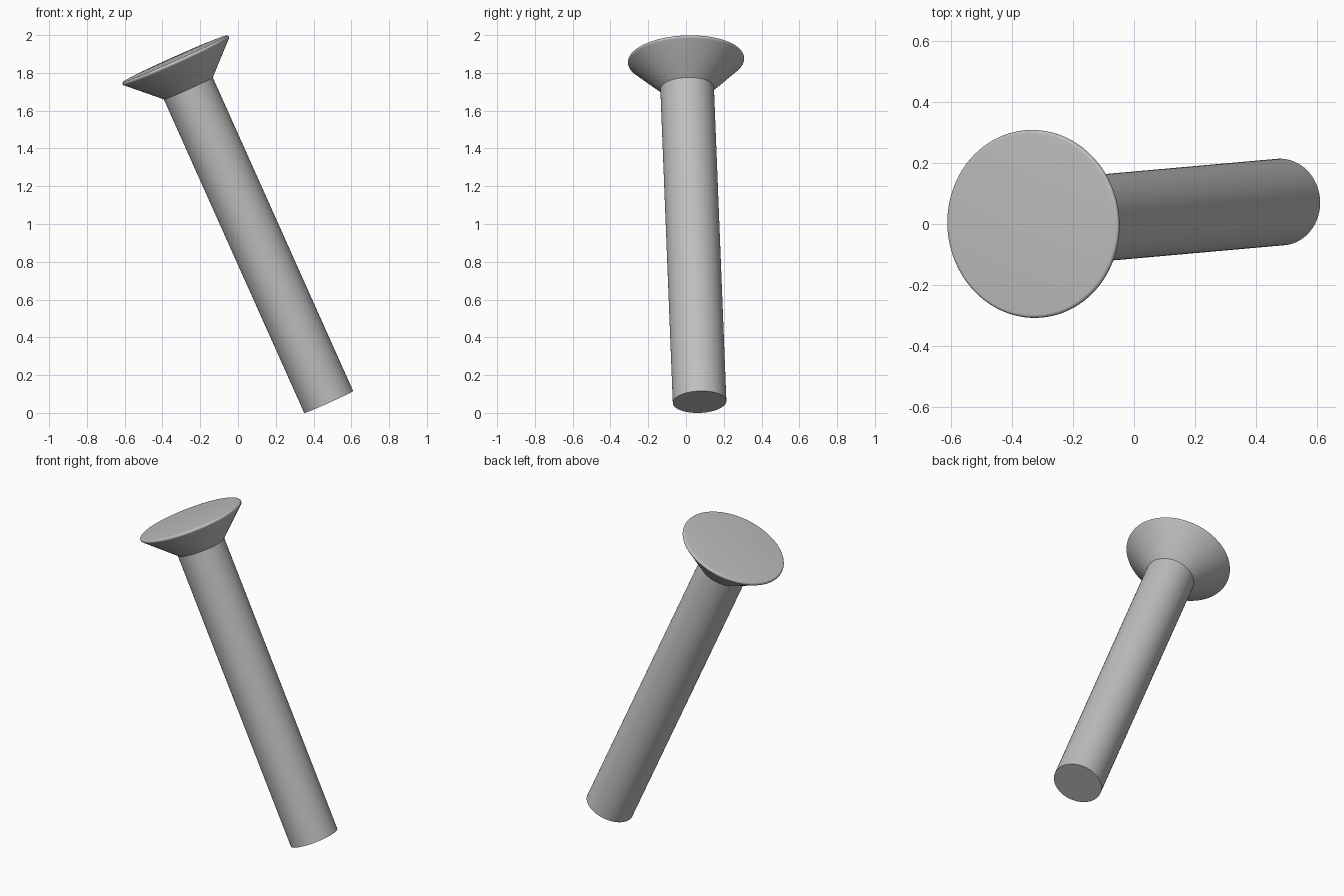
import bpy, bmesh, math
from mathutils import Vector

cube = bpy.data.objects.get("Cube")
if cube:
    bpy.data.objects.remove(cube, do_unlink=True)

# Plain grey metal
metal = bpy.data.materials.new("grey metal")
metal.use_nodes = True
colour = (0.52, 0.52, 0.52, 1)
metal.diffuse_color = colour
metal.node_tree.nodes["Principled BSDF"].inputs["Base Color"].default_value = colour

# Axis of the tilted pin, from the shank end to the head
base = Vector((0.48, 0.072, 0.058))
axis = Vector((-0.332, 0.0, 1.872)) - base
tilt = axis.to_track_quat("Z", "Y")


def lathe(name, profile, steps=96):
    """Spin a (radius, height) profile around the tilted axis."""
    bm = bmesh.new()
    verts = [bm.verts.new((r, 0, h)) for r, h in profile]
    edges = [bm.edges.new(pair) for pair in zip(verts, verts[1:])]
    bmesh.ops.spin(bm, geom=verts + edges, cent=(0, 0, 0), axis=(0, 0, 1),
                   angle=math.tau, steps=steps, use_duplicate=False)
    bmesh.ops.remove_doubles(bm, verts=bm.verts, dist=0.0001)
    bmesh.ops.holes_fill(bm, edges=[e for e in bm.edges if e.is_boundary], sides=0)
    bmesh.ops.recalc_face_normals(bm, faces=bm.faces)
    mesh = bpy.data.meshes.new(name)
    bm.to_mesh(mesh)
    bm.free()
    mesh.materials.append(metal)
    obj = bpy.data.objects.new(name, mesh)
    bpy.context.collection.objects.link(obj)
    obj.location = base
    obj.rotation_mode = "QUATERNION"
    obj.rotation_quaternion = tilt
    bpy.ops.object.select_all(action="DESELECT")
    obj.select_set(True)
    bpy.context.view_layer.objects.active = obj
    bpy.ops.object.shade_smooth_by_angle(angle=math.radians(30))
    return obj


# Round shank, and flared head with a softened rim
neck, radius = 1.82, 0.142
lathe("shank", [(radius, 0), (radius, neck)])
rim_r, rim_h, fillet = 0.297, 1.982, 0.011
rim = [(rim_r + fillet * math.cos(a), rim_h + fillet * math.sin(a))
       for a in (math.radians(d) for d in range(-45, 91, 15))]
lathe("countersunk_head", [(radius, neck)] + rim)
